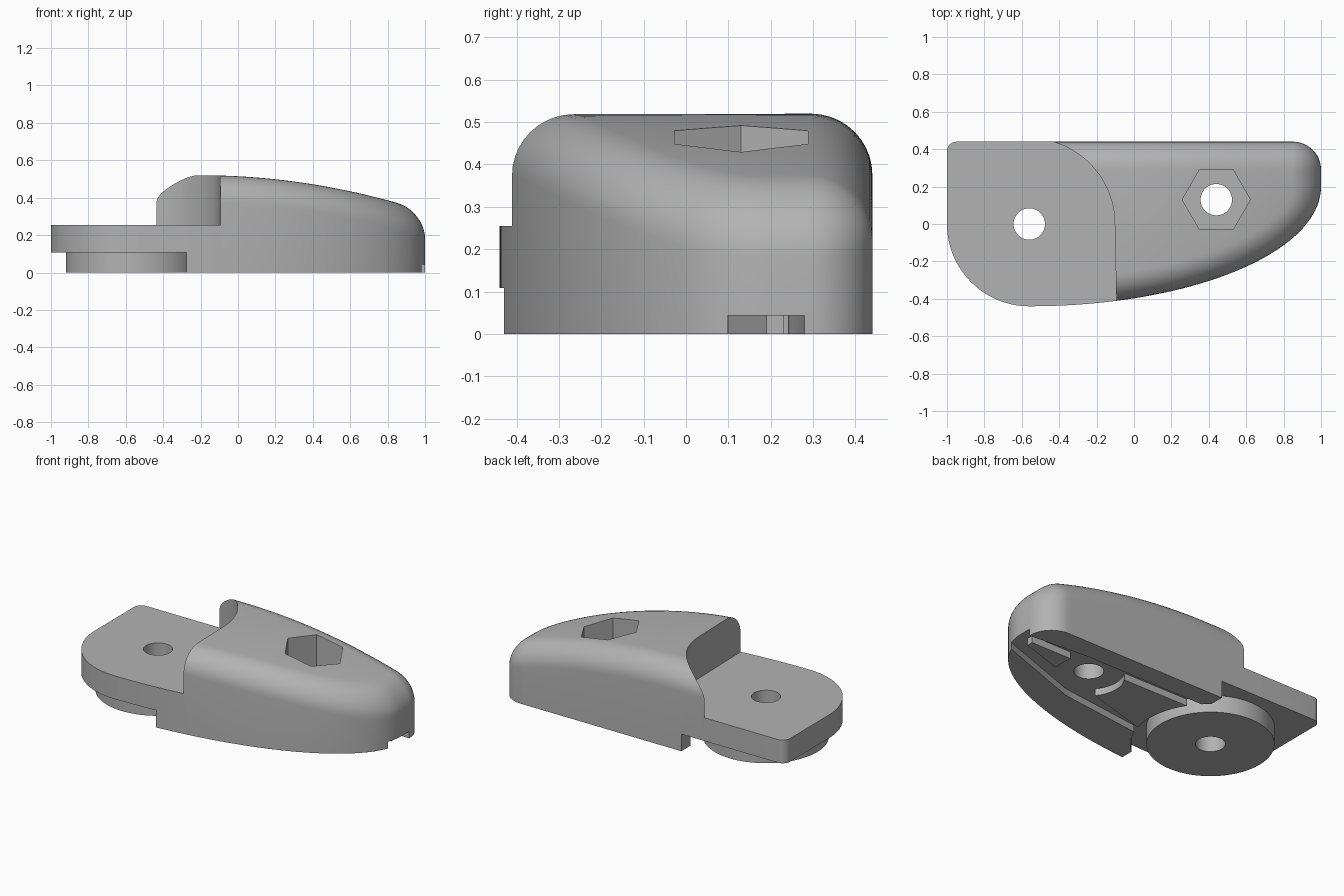
import bpy, bmesh
from math import sin, cos, pi, radians, sqrt

cube = bpy.data.objects.get("Cube")
if cube:
    bpy.data.objects.remove(cube, do_unlink=True)

PIVOT = (-0.56, 0.0)
BOLT = (0.44, 0.13)
FILLET = 0.145

grey = bpy.data.materials.new("plain grey")
grey.use_nodes = True
grey.diffuse_color = (0.45, 0.45, 0.45, 1)
grey.node_tree.nodes["Principled BSDF"].inputs["Base Color"].default_value = (0.45, 0.45, 0.45, 1)


def arc(centre, r, a0, a1, n):
    """Points on an arc, angles in degrees."""
    angles = [radians(a0 + (a1 - a0) * i / n) for i in range(n + 1)]
    return [(centre[0] + r * cos(a), centre[1] + r * sin(a)) for a in angles]


def add_object(name, bm):
    bmesh.ops.recalc_face_normals(bm, faces=bm.faces)
    mesh = bpy.data.meshes.new(name)
    bm.to_mesh(mesh)
    bm.free()
    mesh.materials.append(grey)
    obj = bpy.data.objects.new(name, mesh)
    bpy.context.collection.objects.link(obj)
    return obj


def prism(name, pts, z0, z1):
    bm = bmesh.new()
    low = [bm.verts.new((x, y, z0)) for x, y in pts]
    high = [bm.verts.new((x, y, z1)) for x, y in pts]
    bm.faces.new(low)
    bm.faces.new(high)
    for i in range(len(pts)):
        j = (i + 1) % len(pts)
        bm.faces.new((low[i], low[j], high[j], high[i]))
    return add_object(name, bm)


def disc(name, centre, r, z0, z1, n=64):
    return prism(name, arc(centre, r, 0, 360, n)[:-1], z0, z1)


def combine(target, tool, operation="DIFFERENCE"):
    mod = target.modifiers.new(tool.name, "BOOLEAN")
    mod.operation, mod.solver, mod.object = operation, "EXACT", tool
    bpy.context.view_layer.objects.active = target
    bpy.ops.object.modifier_apply(modifier=mod.name)
    bpy.data.objects.remove(tool, do_unlink=True)


def crown(x):
    """Height of the gently falling top."""
    return 0.52 - 0.134 * max(0, x + 0.2) ** 2


# Outline with outward normals: straight back with a round corner, elliptical front
N = 40
back, front = [], []
for i in range(N + 1):
    t = pi / 2 * i / N
    x = -0.56 + 1.56 * sin(t)
    front.append((x, 0.2 - 0.64 * cos(t), sin(t) / 1.56, -cos(t) / 0.64))
    if x < 0.85:
        back.append((x, 0.44, 0, 1))
    else:
        rise = sqrt(max(0, 0.15 ** 2 - (x - 0.85) ** 2))
        back.append((x, 0.29 + rise, x - 0.85, rise))
sides = back + front[::-1]
tail = arc(PIVOT, 0.44, 270, 180, 20)[1:] + arc((-0.95, 0.39), 0.05, 180, 90, 6)

# Body: rings rising up the wall and over the rounded shoulder
bm = bmesh.new()


def ring(inset, height):
    verts = []
    for x, y, nx, ny in sides:
        s = inset / sqrt(nx * nx + ny * ny)
        px, py = x - nx * s, y - ny * s
        verts.append(bm.verts.new((px, py, height(px))))
    return verts + [bm.verts.new((x, y, height(x))) for x, y in tail]


rings = [ring(0, lambda x: 0)]
for k in range(11):
    a = pi / 2 * k / 10
    rings.append(ring(FILLET * (1 - cos(a)), lambda x: crown(x) - FILLET * (1 - sin(a))))
count = len(rings[0])
for lower, upper in zip(rings, rings[1:]):
    for i in range(count):
        j = (i + 1) % count
        bm.faces.new((lower[i], lower[j], upper[j], upper[i]))
bm.faces.new(rings[0])
top, last = rings[-1], len(sides) - 1
for i in range(N):
    bm.faces.new((top[i], top[i + 1], top[last - i - 1], top[last - i]))
bm.faces.new([top[0]] + top[last:])
body = add_object("swing_arm_body", bm)

# Lowered hinge plate: curved step above, clearance below
step = arc(PIVOT, 0.457, 75, 0, 32) + [(-0.09, -0.6), (-1.2, -0.6), (-1.2, 0.6), (-0.44, 0.6)]
combine(body, prism("step_cutter", step, 0.255, 1))
combine(body, prism("clearance_box", [(-1.2, -0.6), (-0.275, -0.6), (-0.275, 0.6), (-1.2, 0.6)], -0.1, 0.108))
combine(body, disc("clearance_round", PIVOT, 0.45, -0.1, 0.108))

# Shallow cord channels underneath, leaving two raised guides
channel = prism("cord_channel", [(1.1, 0.105), (1.0, 0.105), (0.42, -0.1), (0.35, -0.11), (-0.14, -0.17),
                                 (-0.3, -0.19), (-0.3, 0.31), (0.6, 0.31), (1.0, 0.28), (1.1, 0.28)], -0.1, 0.043)
guide = arc(BOLT, 0.2, 146, 220, 16) + [(-0.13, -0.12), (-0.4, -0.12), (-0.4, 0.245)]
combine(channel, prism("long_guide", guide, -0.2, 0.1))
combine(channel, prism("nose_guide", [(0.94, 0.23), (0.94, 0.19), (0.66, 0.1), (0.66, 0.23)], -0.2, 0.1))
combine(body, channel)

# Pivot boss, nut pocket and through holes
combine(body, disc("pivot_boss", PIVOT, 0.36, 0, 0.15), "UNION")
combine(body, disc("nut_pocket", BOLT, 0.182, 0.22, 1, 6))
combine(body, disc("bolt_hole", BOLT, 0.084, -0.2, 1, 40))
combine(body, disc("pivot_hole", PIVOT, 0.084, -0.2, 1, 40))

bpy.ops.object.select_all(action="DESELECT")
body.select_set(True)
bpy.context.view_layer.objects.active = body
bpy.ops.object.shade_smooth_by_angle(angle=radians(25))
